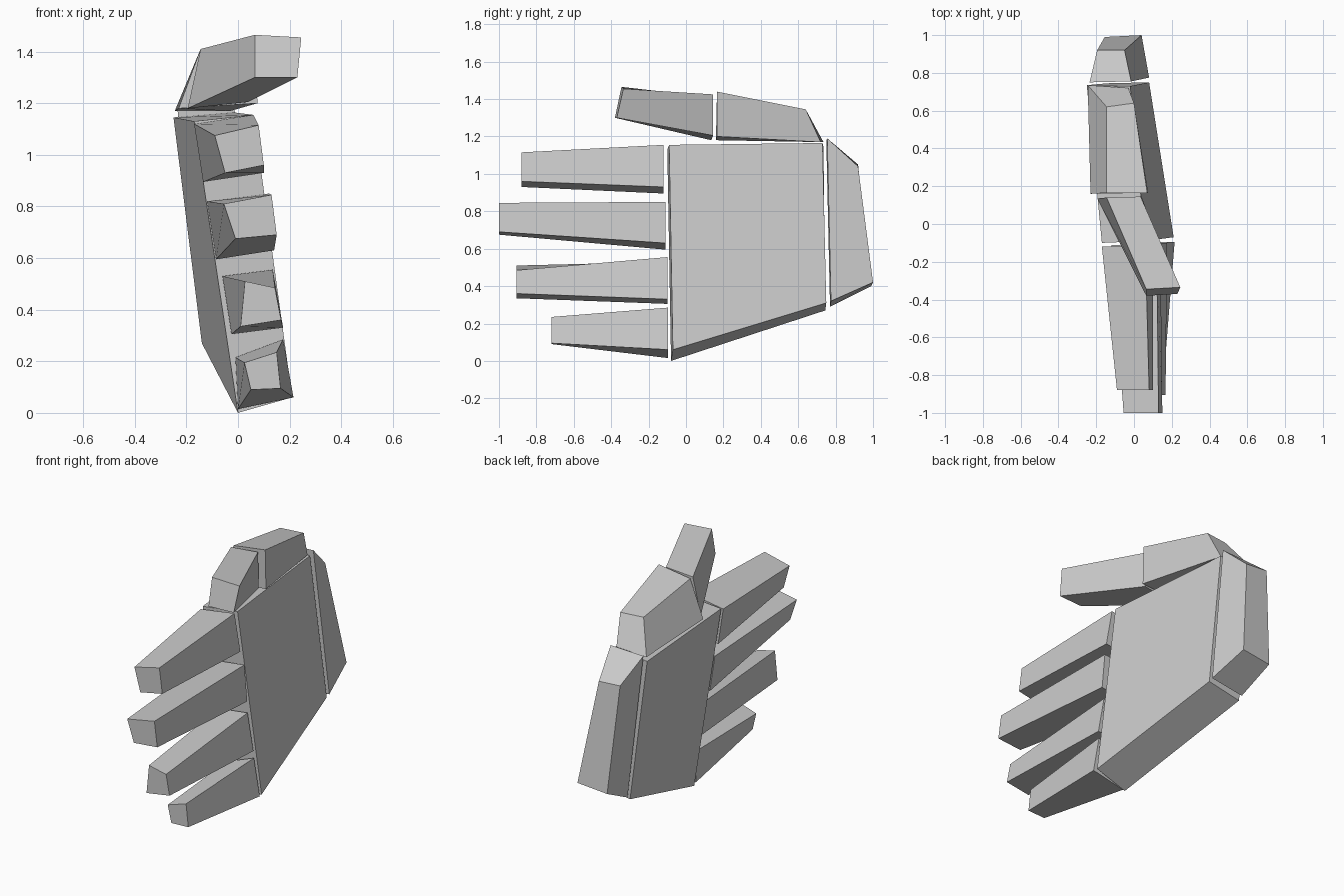
import bpy
import bmesh

default_cube = bpy.data.objects.get("Cube")
if default_cube:
    bpy.data.objects.remove(default_cube, do_unlink=True)

# One matte grey for the whole hand
grey = bpy.data.materials.new("light_grey")
grey.use_nodes = True
colour = (0.6, 0.6, 0.6, 1)
grey.diffuse_color = colour
grey.node_tree.nodes["Principled BSDF"].inputs["Base Color"].default_value = colour


def block(name, near, far):
    """Flat-faced block lofted between two four-cornered sections.

    Corners run top left, top right, bottom right, bottom left.
    """
    bm = bmesh.new()
    near_ring = [bm.verts.new(corner) for corner in near]
    far_ring = [bm.verts.new(corner) for corner in far]
    bm.faces.new(near_ring)
    bm.faces.new(reversed(far_ring))
    for a in range(4):
        b = (a + 1) % 4
        bm.faces.new((near_ring[b], near_ring[a], far_ring[a], far_ring[b]))
    bmesh.ops.recalc_face_normals(bm, faces=bm.faces)
    mesh = bpy.data.meshes.new(name)
    bm.to_mesh(mesh)
    bm.free()
    mesh.materials.append(grey)
    part = bpy.data.objects.new(name, mesh)
    bpy.context.collection.objects.link(part)
    return part


def finger(name, tip_y, base_y, tip, base):
    """Tapered finger whose end sections are given as x, z corners."""
    return block(name,
                 near=[(x, tip_y, z) for x, z in tip],
                 far=[(x, base_y, z) for x, z in base])


# Palm slab, leaning with its lower edge towards +x
block("palm",
      near=[(-.17, -.1, 1.13), (.06, -.09, 1.155), (.21, -.07, .06), (0, -.08, 0)],
      far=[(-.25, .735, 1.145), (-.02, .73, 1.165), (.08, .75, .31), (-.14, .745, .27)])

# Heel of the hand, behind the palm
block("palm_heel",
      near=[(-.235, .75, 1.18), (-.015, .755, 1.19), (.08, .775, .32), (-.14, .77, .29)],
      far=[(-.195, .92, 1.05), (-.05, .92, 1.04), (.04, 1, .42), (-.155, .99, .4)])

# Thumb in two joints
block("thumb_base",
      near=[(-.145, .165, 1.41), (.07, .165, 1.44), (.075, .165, 1.2), (-.23, .16, 1.18)],
      far=[(-.145, .62, 1.345), (0, .64, 1.345), (-.03, .72, 1.17), (-.245, .735, 1.17)])
block("thumb_tip",
      near=[(.065, -.345, 1.465), (.245, -.335, 1.455), (.23, -.37, 1.3), (.065, -.38, 1.3)],
      far=[(-.145, .14, 1.41), (.035, .145, 1.425), (.04, .145, 1.205), (-.195, .135, 1.18)])

# Four fingers reaching forward from the palm
finger("index_finger", -.88, -.12,
       tip=[(-.09, 1.075), (.08, 1.115), (.1, .96), (-.05, .93)],
       base=[(-.17, 1.12), (.06, 1.155), (.1, .93), (-.135, .895)])
finger("middle_finger", -1, -.11,
       tip=[(-.055, .81), (.13, .845), (.15, .69), (-.01, .675)],
       base=[(-.12, .82), (.12, .85), (.14, .63), (-.085, .595)])
finger("ring_finger", -.905, -.1,
       tip=[(.027, .51), (.143, .485), (.167, .36), (.01, .335)],
       base=[(-.06, .53), (.135, .555), (.175, .33), (-.025, .305)])
finger("little_finger", -.72, -.095,
       tip=[(.025, .195), (.15, .235), (.165, .095), (.05, .09)],
       base=[(-.01, .215), (.175, .285), (.215, .06), (0, .015)])
